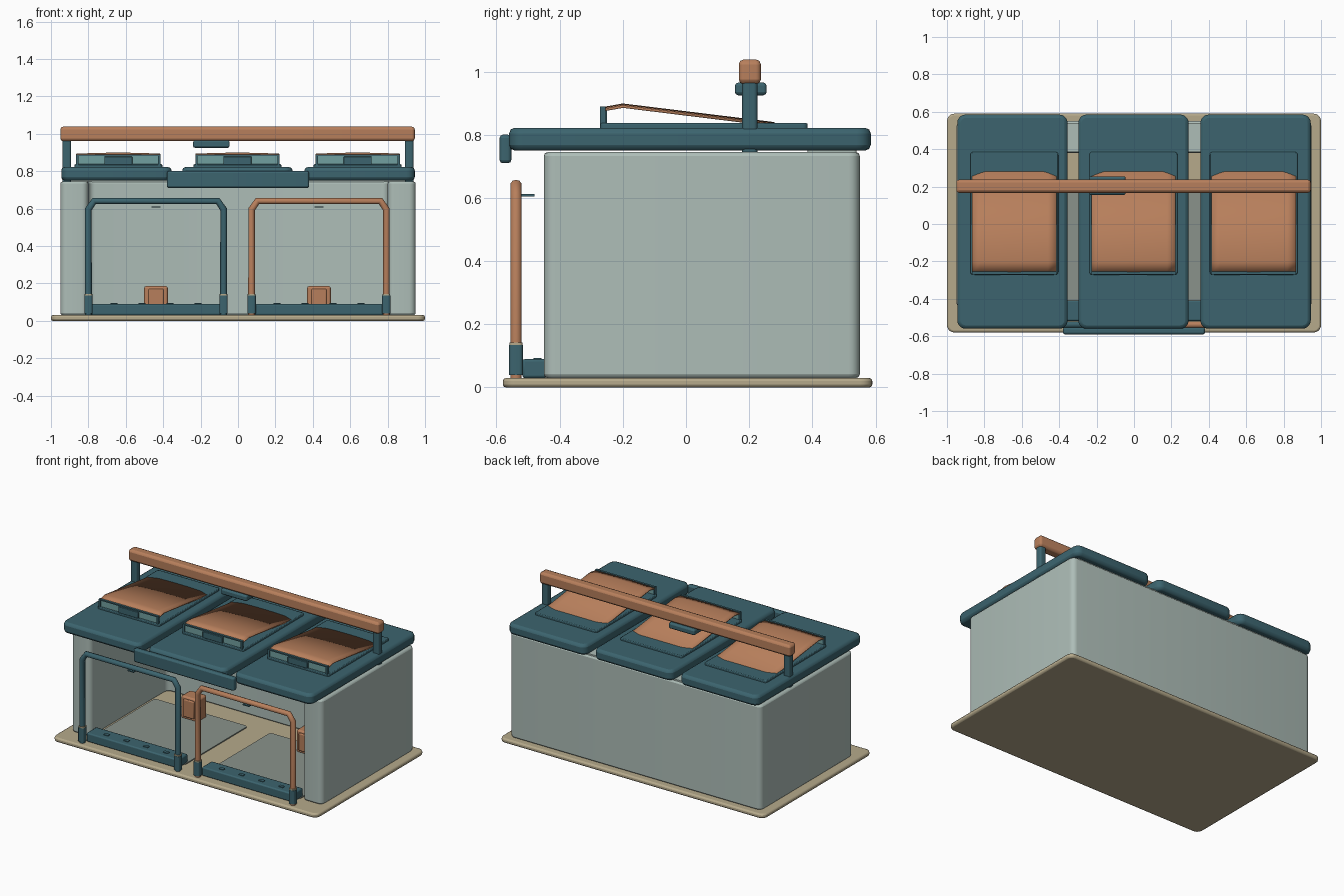
import bpy, bmesh, math

if "Cube" in bpy.data.objects:
    bpy.data.objects.remove(bpy.data.objects["Cube"], do_unlink=True)


def material(name, rgb):
    m = bpy.data.materials.new(name)
    m.use_nodes = True
    col = [(c / 255) ** 2.2 for c in rgb] + [1]
    m.diffuse_color = col
    m.node_tree.nodes["Principled BSDF"].inputs["Base Color"].default_value = col
    return m


WALL = material("pale sage", (172, 188, 182))
TEAL = material("dark teal", (62, 100, 110))
COPPER = material("copper", (182, 126, 92))
SAND = material("sand", (180, 168, 138))
MAT = material("mat grey", (136, 145, 138))
GLASS = material("light teal", (112, 158, 158))


def finish(name, bm, mat, bevel=0.0, segments=2):
    """Turn a bmesh into a smooth shaded, optionally bevelled object."""
    bmesh.ops.recalc_face_normals(bm, faces=bm.faces)
    me = bpy.data.meshes.new(name)
    bm.to_mesh(me)
    bm.free()
    me.materials.append(mat)
    ob = bpy.data.objects.new(name, me)
    bpy.context.collection.objects.link(ob)
    if bevel:
        mod = ob.modifiers.new("bevel", "BEVEL")
        mod.width, mod.segments = bevel, segments
        mod.limit_method, mod.angle_limit = "ANGLE", math.radians(40)
    bpy.ops.object.select_all(action="DESELECT")
    ob.select_set(True)
    bpy.context.view_layer.objects.active = ob
    bpy.ops.object.shade_smooth_by_angle(angle=math.radians(35))
    return ob


def prism(name, outline, z0, z1, mat, radius=0.0, bevel=0.0):
    """Extrude a plan outline upward, rounding its upright edges."""
    bm = bmesh.new()
    face = bm.faces.new([bm.verts.new((x, y, z0)) for x, y in outline])
    res = bmesh.ops.extrude_face_region(bm, geom=[face])
    top = [v for v in res["geom"] if isinstance(v, bmesh.types.BMVert)]
    bmesh.ops.translate(bm, verts=top, vec=(0, 0, z1 - z0))
    if radius:
        up = [e for e in bm.edges if abs(e.verts[0].co.z - e.verts[1].co.z) > 1e-5]
        bmesh.ops.bevel(bm, geom=up, offset=radius, segments=5, profile=0.5,
                        affect="EDGES")
    return finish(name, bm, mat, bevel)


def box(name, x, y, z, mat, radius=0.0, bevel=0.0):
    outline = [(x[0], y[0]), (x[1], y[0]), (x[1], y[1]), (x[0], y[1])]
    return prism(name, outline, z[0], z[1], mat, radius, bevel)


def tube(name, points, radius, mat):
    cu = bpy.data.curves.new(name, "CURVE")
    cu.dimensions = "3D"
    cu.bevel_depth, cu.bevel_resolution = radius, 3
    cu.use_fill_caps = True
    sp = cu.splines.new("POLY")
    sp.points.add(len(points) - 1)
    for p, co in zip(sp.points, points):
        p.co = (*co, 1)
    cu.materials.append(mat)
    ob = bpy.data.objects.new(name, cu)
    bpy.context.collection.objects.link(ob)
    return ob


# Base slab and open-fronted shell
box("base_slab", (-1, 1), (-0.58, 0.59), (0, 0.03), SAND, 0.04, 0.01)
prism("shell_walls",
      [(-0.95, -0.45), (-0.80, -0.45), (-0.80, 0.38), (0.80, 0.38),
       (0.80, -0.45), (0.95, -0.45), (0.95, 0.55), (-0.95, 0.55)],
      0.03, 0.745, WALL, 0.035, 0.012)
box("back_wall_cap", (-0.90, 0.90), (0.385, 0.54), (0.74, 0.754), WALL, 0.01)


def roof_lid(name, cx, half):
    """Thin sloping cover, gently crowned from side to side."""
    bm = bmesh.new()
    rows, cols = [(-0.262, 0.888), (-0.20, 0.899), (0.28, 0.84)], 10
    grid = []
    for y, z in rows:
        line = []
        for i in range(cols + 1):
            t = 2 * i / cols - 1
            line.append(bm.verts.new((cx + half * t, y, z - 0.006 * t * t)))
        grid.append(line)
    for a, b in zip(grid, grid[1:]):
        for i in range(cols):
            bm.faces.new((a[i], a[i + 1], b[i + 1], b[i]))
    ob = finish(name, bm, COPPER)
    mod = ob.modifiers.new("thickness", "SOLIDIFY")
    mod.thickness = 0.008


# Three roof panels, each with a propped hatch
for side, cx in (("right", -0.65), ("middle", -0.003), ("left", 0.65)):
    box(side + "_roof_panel", (cx - 0.295, cx + 0.295), (-0.56, 0.585),
        (0.75, 0.822), TEAL, 0.045, 0.018)
    hx = cx + (0.01 if cx < 0 else -0.01) * (abs(cx) > 0.1)
    box(side + "_hatch_curb", (hx - 0.235, hx + 0.235), (-0.272, 0.385),
        (0.815, 0.837), TEAL, 0.015, 0.005)
    roof_lid(side + "_hatch_lid", hx, 0.225)
    box(side + "_hatch_window", (hx - 0.22, hx + 0.22), (-0.262, -0.256),
        (0.835, 0.886), GLASS)
    box(side + "_hatch_latch", (hx - 0.075, hx + 0.075), (-0.272, -0.25),
        (0.835, 0.878), TEAL, 0, 0.003)
    box(side + "_hatch_top_rim", (hx - 0.225, hx + 0.225), (-0.27, -0.255),
        (0.881, 0.889), TEAL)
    for s in (-1, 1):
        px = hx + s * 0.219
        box(side + "_hatch_post", (px - 0.006, px + 0.006), (-0.272, -0.255),
            (0.83, 0.889), TEAL)

# Front lip under the middle panel
box("front_lip", (-0.38, 0.38), (-0.59, -0.553), (0.71, 0.80), TEAL, 0.012, 0.01)

# Overhead handle
box("handle_bar", (-0.95, 0.945), (0.167, 0.237), (0.96, 1.038), COPPER, 0.016, 0.015)
for s in (-1, 1):
    box("handle_post", (s * 0.915 - 0.023, s * 0.915 + 0.023), (0.178, 0.226),
        (0.745, 0.97), TEAL, 0.012)
box("handle_bracket", (-0.24, -0.045), (0.155, 0.255), (0.925, 0.965), TEAL, 0.01, 0.01)

# Two bays, each with a door frame, trough, floor mat and stop block
for side, x0, x1, colour in (("right", -0.80, -0.077, TEAL),
                             ("left", 0.073, 0.793, COPPER)):
    fy, top, ch = -0.538, 0.641, 0.045
    tube(side + "_door_frame",
         [(x0, fy, 0.03), (x0, fy, top - ch), (x0 + ch * 0.7, fy, top),
          (x1 - ch * 0.7, fy, top), (x1, fy, top - ch), (x1, fy, 0.03)],
         0.0185, colour)
    for x in (x0, x1):
        box(side + "_frame_foot", (x - 0.022, x + 0.022), (-0.56, -0.516),
            (0.04, 0.135), TEAL, 0.012)
        box(side + "_foot_collar", (x - 0.021, x + 0.021), (-0.559, -0.517),
            (0.135, 0.143), SAND, 0.012)
    mid = (x0 + x1) / 2
    box(side + "_trough", (x0 + 0.015, x1 - 0.015), (-0.518, -0.41),
        (0.03, 0.09), TEAL, 0, 0.008)
    for i in range(4):
        bx = mid + (i - 1.5) * 0.15
        box(side + "_trough_bolt", (bx - 0.018, bx + 0.018), (-0.482, -0.458),
            (0.088, 0.094), TEAL, 0.005)
    box(side + "_frame_hook", (mid - 0.024, mid + 0.024), (-0.535, -0.48),
        (0.605, 0.612), TEAL)
    box(side + "_floor_mat", (x0 + 0.01, x1 - 0.01), (-0.45, 0.23),
        (0.028, 0.037), MAT, 0.02)
    box(side + "_stop_block", (mid - 0.063, mid + 0.063), (0.10, 0.20),
        (0.03, 0.185), COPPER, 0.012, 0.01)
    box(side + "_stop_rib", (mid - 0.04, mid + 0.04), (0.09, 0.12),
        (0.05, 0.17), COPPER, 0, 0.006)
